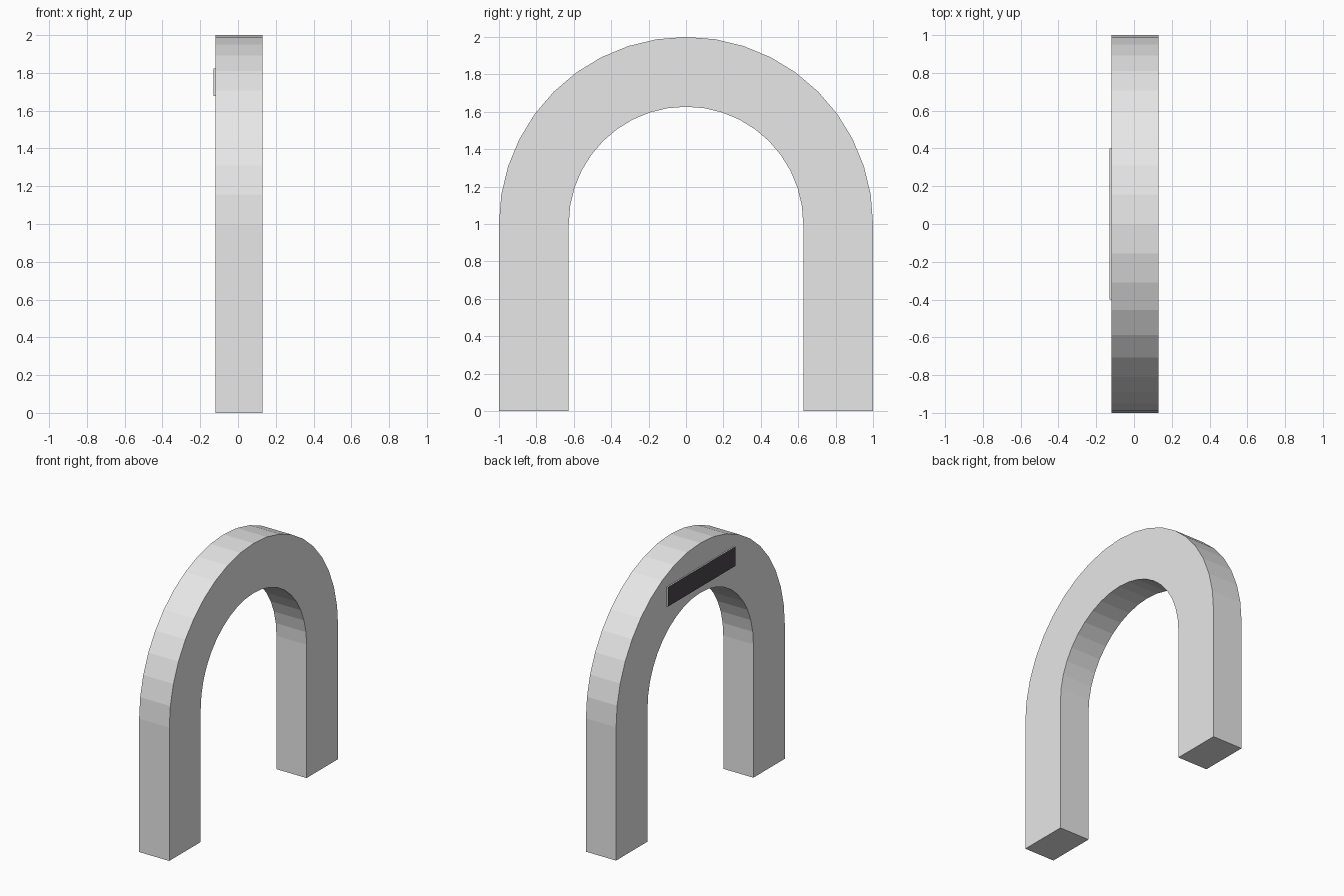
import bpy, bmesh, math

if "Cube" in bpy.data.objects:
    bpy.data.objects.remove(bpy.data.objects["Cube"])

def material(name, rgb):
    m = bpy.data.materials.new(name)
    m.diffuse_color = (*rgb, 1)
    m.use_nodes = True
    m.node_tree.nodes["Principled BSDF"].inputs["Base Color"].default_value = m.diffuse_color
    return m

grey = material("light_grey", (0.8, 0.8, 0.8))
dark = material("near_black", (0.07, 0.064, 0.072))

def add_object(name, bm, mats):
    bmesh.ops.recalc_face_normals(bm, faces=bm.faces)
    me = bpy.data.meshes.new(name)
    bm.to_mesh(me)
    bm.free()
    for m in mats:
        me.materials.append(m)
    ob = bpy.data.objects.new(name, me)
    bpy.context.collection.objects.link(ob)
    return ob

# Arch: straight legs and a half ring of 20 flat segments
X0, X1, R_OUT, R_IN, SPRING, SEGS = -0.12, 0.13, 1.0, 0.627, 1.0, 20

def outline(r):
    arc = [(r * math.cos(math.pi * i / SEGS), SPRING + r * math.sin(math.pi * i / SEGS))
           for i in range(SEGS + 1)]
    return [(r, 0)] + arc + [(-r, 0)]

bm = bmesh.new()
rings = [[bm.verts.new((x, y, z)) for x, y, z in
          ((X0, *o), (X1, *o), (X1, *i), (X0, *i))]
         for o, i in zip(outline(R_OUT), outline(R_IN))]
for a, b in zip(rings, rings[1:]):
    for k in range(4):
        n = (k + 1) % 4
        bm.faces.new((a[k], a[n], b[n], b[k]))
bm.faces.new(rings[0])
bm.faces.new(rings[-1])
add_object("arch", bm, [grey])

# Sign plate: thin grey rim with a dark face towards -x
bm = bmesh.new()
bmesh.ops.create_cube(bm, size=1)
for v in bm.verts:
    v.co.x = -0.1298 if v.co.x < 0 else X0
    v.co.y *= 0.8
    v.co.z = 1.75 + v.co.z * 0.145
bm.normal_update()
back = [f for f in bm.faces if f.normal.x > 0.5]
for f in bm.faces:
    f.material_index = 1 if f.normal.x < -0.5 else 0
bmesh.ops.delete(bm, geom=back, context='FACES_ONLY')
plate = add_object("sign_plate", bm, [grey, dark])
# Keep the open plate facing outwards
front = max(plate.data.polygons, key=lambda p: p.area)
if front.normal.x > 0:
    plate.data.flip_normals()
